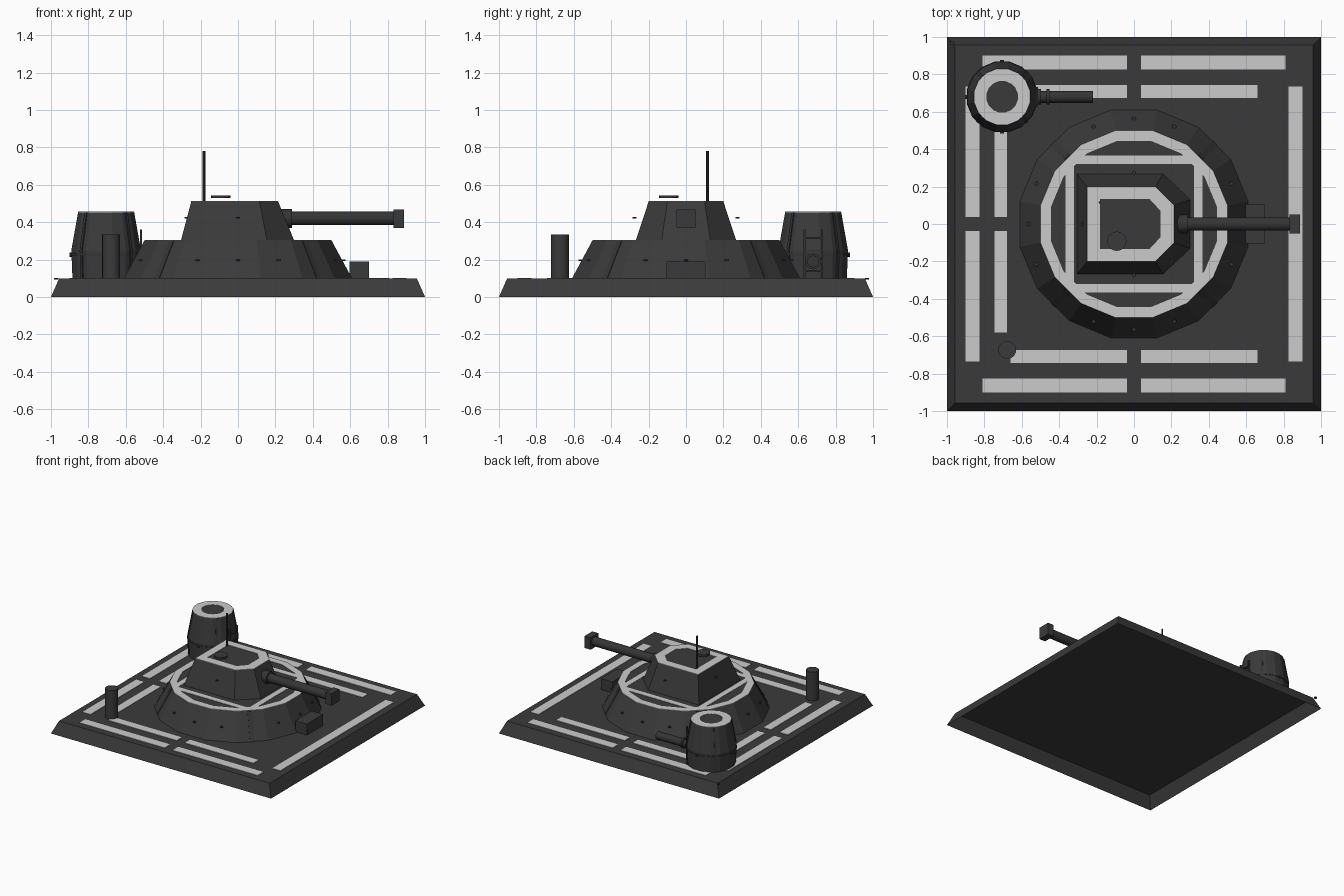
import bpy, bmesh
from math import sin, cos, pi
from mathutils import Vector, Matrix

cube = bpy.data.objects.get("Cube")
if cube:
    bpy.data.objects.remove(cube, do_unlink=True)


def material(name, value):
    m = bpy.data.materials.new(name)
    m.use_nodes = True
    m.diffuse_color = (value, value, value, 1)
    m.node_tree.nodes["Principled BSDF"].inputs["Base Color"].default_value = m.diffuse_color
    return m


HULL = material("dark grey armour", 0.0426)
METAL = material("charcoal gunmetal", 0.035)
PAINT = material("light grey paint", 0.6)


def finish(name, bm, mat, smooth=False):
    bmesh.ops.recalc_face_normals(bm, faces=bm.faces)
    mesh = bpy.data.meshes.new(name)
    bm.to_mesh(mesh)
    bm.free()
    mesh.materials.append(mat)
    ob = bpy.data.objects.new(name, mesh)
    bpy.context.collection.objects.link(ob)
    if smooth:
        bpy.ops.object.select_all(action='DESELECT')
        ob.select_set(True)
        bpy.context.view_layer.objects.active = ob
        bpy.ops.object.shade_smooth_by_angle(angle=0.7)
    return ob


def polygon(sides, apothem, cx=0, cy=0):
    r = apothem / cos(pi / sides)
    return [(cx + r * cos((i + .5) * 2 * pi / sides), cy + r * sin((i + .5) * 2 * pi / sides))
            for i in range(sides)]


def rect(x0, x1, y0, y1):
    return [(x0, y0), (x1, y0), (x1, y1), (x0, y1)]


def loft(name, layers, mat, floor=True, closed=False):
    """Skin matching outlines at given heights; closed joins last layer to first."""
    bm = bmesh.new()
    rings = [[bm.verts.new((x, y, z)) for x, y in pts] for pts, z in layers]
    n = len(rings[0])
    pairs = list(zip(rings, rings[1:])) + ([(rings[-1], rings[0])] if closed else [])
    for a, b in pairs:
        for i in range(n):
            j = (i + 1) % n
            bm.faces.new((a[i], a[j], b[j], b[i]))
    if not closed:
        bm.faces.new(rings[-1])
        if floor:
            bm.faces.new(rings[0])
    return finish(name, bm, mat)


def band(name, outer, inner, z, mat, t=0.006):
    return loft(name, [(outer, z - t), (outer, z + t / 2), (inner, z + t / 2), (inner, z - t)],
                mat, closed=True)


def box(name, x0, x1, y0, y1, z0, z1, mat):
    return loft(name, [(rect(x0, x1, y0, y1), z0), (rect(x0, x1, y0, y1), z1)], mat)


def rod(name, a, b, r, mat, sides=16):
    a, b = Vector(a), Vector(b)
    bm = bmesh.new()
    turn = (b - a).to_track_quat('Z', 'Y').to_matrix().to_4x4()
    bmesh.ops.create_cone(bm, cap_ends=True, segments=sides, radius1=r, radius2=r, depth=(b - a).length,
                          matrix=Matrix.Translation((a + b) / 2) @ turn)
    return finish(name, bm, mat, sides > 8)


def bolt(name, x, y, z):
    """Small flat bolt head."""
    return rod(name, (x, y, z - .004), (x, y, z + .004), .011, METAL, 8)


def seam(name, centre, angle, lower, upper, width, mat):
    """Thin strip lying on a sloped wall, from (radius, z) to (radius, z)."""
    cx, cy = centre
    layers = []
    for r, z in (lower, upper):
        pts = rect(r - .01, r + .006, -width / 2, width / 2)
        layers.append(([(cx + x * cos(angle) - y * sin(angle), cy + x * sin(angle) + y * cos(angle))
                        for x, y in pts], z))
    return loft(name, layers, mat)


# Ground slab, a hollow shell open underneath
loft("base_slab", [(rect(-1, 1, -1, 1), 0), (rect(-.957, .957, -.957, .957), .098)], HULL, floor=False)
bolt("slab_bolt", -.972, .968, .099)


# Painted ground stripes
def stripe(x0, x1, y0, y1):
    box("ground_stripe", x0, x1, y0, y1, .0985, .102, PAINT)


for s in (-1, 1):
    for x0, x1 in ((-.81, -.037), (.037, .81)):
        stripe(x0, x1, *sorted((s * .827, s * .9)))
    for x0, x1 in ((-.66, -.037), (.037, .66)):
        stripe(x0, x1, *sorted((s * .675, s * .742)))
    stripe(-.9, -.827, *sorted((s * .037, s * .735)))
    stripe(-.745, -.678, *sorted((s * .037, s * .58)))
stripe(.827, .9, -.735, .735)

# Sixteen sided bunker
loft("bunker", [(polygon(16, .61), .099), (polygon(16, .5), .303)], HULL, floor=False)
band("bunker_ring", polygon(16, .5), polygon(16, .445), .303, PAINT)
for s in (-1, 1):
    c = s * .343
    box("bunker_bar_x", -.335, .335, c - .022, c + .022, .3, .3055, PAINT)
    box("bunker_bar_y", c - .022, c + .022, -.335, .335, .3, .305, PAINT)
for i in range(16):
    a = i * pi / 8
    if i % 4 == 2:
        seam("bunker_seam", (0, 0), a, (.608, .099), (.5, .3), .034, METAL)
    else:
        bolt("bunker_bolt", .564 * cos(a), .564 * sin(a), .196)


# Turret
def turret_outline(back, front, half, cut_x, cut_y):
    return [(back, -half), (cut_x, -half), (front, -cut_y), (front, cut_y), (cut_x, half), (back, half)]


roof = turret_outline(-.25, .215, .2, .115, .1)
loft("turret", [(turret_outline(-.305, .3, .268, .155, .13), .303), (roof, .51)], HULL, floor=False)
band("turret_roof_band", roof, turret_outline(-.183, .142, .135, .082, .07), .51, PAINT)
for x, y in ((-1, 0), (1, 0), (0, 1), (0, -1)):
    bolt("turret_bolt", .275 * x, .275 * y, .425)
rod("hatch_lid", (-.092, -.092, .529), (-.092, -.092, .544), .052, HULL)
rod("antenna", (-.182, .115, .505), (-.182, .115, .78), .007, METAL, 8)

# Main gun
rod("gun_collar", (.2, 0, .42), (.29, 0, .42), .05, METAL, 12)
rod("gun_barrel", (.24, 0, .42), (.84, 0, .42), .036, METAL)
box("gun_muzzle", .832, .887, -.05, .05, .37, .468, HULL)

# Equipment box and post
box("equipment_box", .595, .7, -.105, .105, .099, .19, HULL)
rod("post", (-.678, -.673, .099), (-.678, -.673, .335), .048, HULL, 20)

# Corner tower
TX, TY = -.705, .68
wall = [(.18, .099), (.186, .25), (.15, .453)]
loft("tower", [(polygon(16, r, TX, TY), z) for r, z in wall], HULL, floor=False)
band("tower_top_ring", polygon(16, .15, TX, TY), polygon(16, .084, TX, TY), .453, PAINT)
band("tower_belt", polygon(16, .189, TX, TY), polygon(16, .17, TX, TY), .23, METAL, .008)
for i in range(4):
    a = pi / 4 + i * pi / 2
    for low, high in zip(wall, wall[1:]):
        seam("tower_seam", (TX, TY), a, low, high, .016, METAL)
for a in (pi / 2, pi, -pi / 2):
    rod("tower_bolt", (TX + .17 * cos(a), TY + .17 * sin(a), .225),
        (TX + .197 * cos(a), TY + .197 * sin(a), .225), .012, METAL, 6)

# Tower gun and ladder frame
rod("tower_gun", (-.56, TY, .19), (-.22, TY, .19), .032, METAL)
for x in (-.505, -.46):
    rod("tower_gun_collar", (x - .008, TY, .19), (x + .008, TY, .19), .042, METAL)
for s in (-1, 1):
    y = TY + s * .047
    box("ladder_rail", -.525, -.512, y - .005, y + .005, .099, .36, METAL)
for z in (.14, .25, .315):
    box("ladder_rung", -.525, -.513, TY - .047, TY + .047, z - .005, z + .005, METAL)
